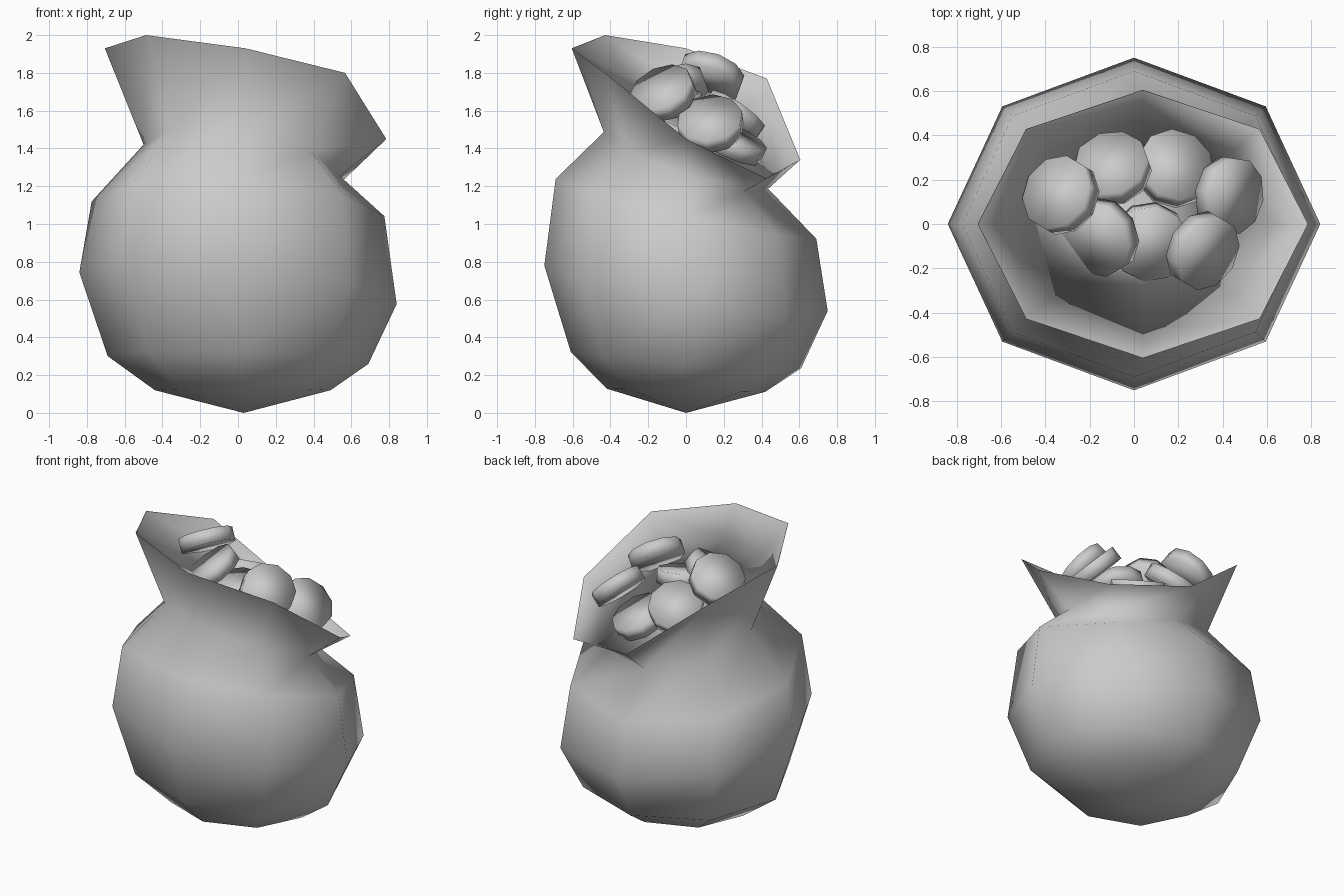
import bpy, bmesh, math
from mathutils import Vector

old = bpy.data.objects.get("Cube")
if old:
    bpy.data.objects.remove(old, do_unlink=True)

grey = bpy.data.materials.new("plain grey")
grey.use_nodes = True
grey.diffuse_color = (0.6, 0.6, 0.6, 1)
grey.node_tree.nodes["Principled BSDF"].inputs["Base Color"].default_value = (0.6, 0.6, 0.6, 1)

SIDES = 8


def finish(bm, name):
    """Turn a bmesh into a smooth grey object."""
    mesh = bpy.data.meshes.new(name)
    for face in bm.faces:
        face.smooth = True
    bm.to_mesh(mesh)
    bm.free()
    mesh.materials.append(grey)
    ob = bpy.data.objects.new(name, mesh)
    bpy.context.collection.objects.link(ob)
    return ob


def tilted_ring(bm, cx, rx, ry, z, slope_x, slope_y):
    """Eight-sided ring lying on a sloping plane."""
    ring = []
    for i in range(SIDES):
        a = math.tau * i / SIDES
        x, y = cx + rx * math.cos(a), ry * math.sin(a)
        ring.append(bm.verts.new((x, y, z + slope_x * x + slope_y * y)))
    return ring


def rim_ring(bm, scale, drop):
    """Flared mouth outline, highest at the front right corner."""
    heights = (1.45, 1.24, 1.34, 1.77, 1.93, 2.0, 1.93, 1.80)
    ring = []
    for i, z in enumerate(heights):
        a = math.tau * i / SIDES
        x, y = 0.04 + 0.745 * math.cos(a), 0.605 * math.sin(a)
        z = 1.68 + (z - 1.68) * scale - drop
        ring.append(bm.verts.new((0.04 + (x - 0.04) * scale, y * scale, z)))
    return ring


def bridge(bm, lower, upper):
    for i in range(SIDES):
        j = (i + 1) % SIDES
        bm.faces.new((lower[i], lower[j], upper[j], upper[i]))


def fan(bm, ring, point, up):
    tip = bm.verts.new(point)
    for i in range(SIDES):
        pair = (ring[i], ring[(i + 1) % SIDES])
        bm.faces.new((*(pair if up else pair[::-1]), tip))


# Sack: bottom, belly, neck and flared mouth
bm = bmesh.new()
rings = [tilted_ring(bm, *spec) for spec in (
    (0.025, 0.465, 0.42, 0.12, 0.0, -0.02),
    (0.0, 0.69, 0.61, 0.28, -0.03, -0.07),
    (0.0, 0.84, 0.75, 0.66, -0.10, -0.16),
    (0.0, 0.775, 0.69, 1.08, -0.05, -0.23),
    (0.02, 0.52, 0.435, 1.34, -0.16, -0.345),
)]
rings.append(rim_ring(bm, 1, 0))
fan(bm, rings[0], (0.03, 0, 0), False)
for lower, upper in zip(rings, rings[1:]):
    bridge(bm, lower, upper)
finish(bm, "sack")

# Shallow lining inside the mouth, under the coins
bm = bmesh.new()
edge = rim_ring(bm, 0.995, 0.003)
dish = rim_ring(bm, 0.78, 0.14)
bridge(bm, dish, edge)
fan(bm, dish, (0.04, 0, 1.50), True)
finish(bm, "mouth_lining")


# Coins: centre and facing direction
def coin(name, centre, facing):
    bm = bmesh.new()
    bmesh.ops.create_cone(bm, cap_ends=True, segments=10,
                          radius1=0.175, radius2=0.175, depth=0.09)
    ob = finish(bm, name)
    ob.location = centre
    ob.rotation_mode = 'QUATERNION'
    ob.rotation_quaternion = Vector(facing).to_track_quat('Z', 'Y')


coins = (
    ((-0.10, 0.25, 1.57), (-0.2, 0.55, 0.8)),
    ((0.18, 0.25, 1.43), (0.25, 0.4, 0.88)),
    ((0.43, 0.13, 1.53), (0.7, -0.1, 0.7)),
    ((0.31, -0.12, 1.69), (0.6, -0.35, 0.7)),
    ((0.07, -0.08, 1.62), (0.1, -0.2, 0.97)),
    ((-0.15, -0.06, 1.71), (-0.5, -0.3, 0.8)),
    ((-0.33, 0.13, 1.78), (-0.5, 0.3, 0.82)),
)
for number, (centre, facing) in enumerate(coins, 1):
    coin(f"coin_{number}", centre, facing)
